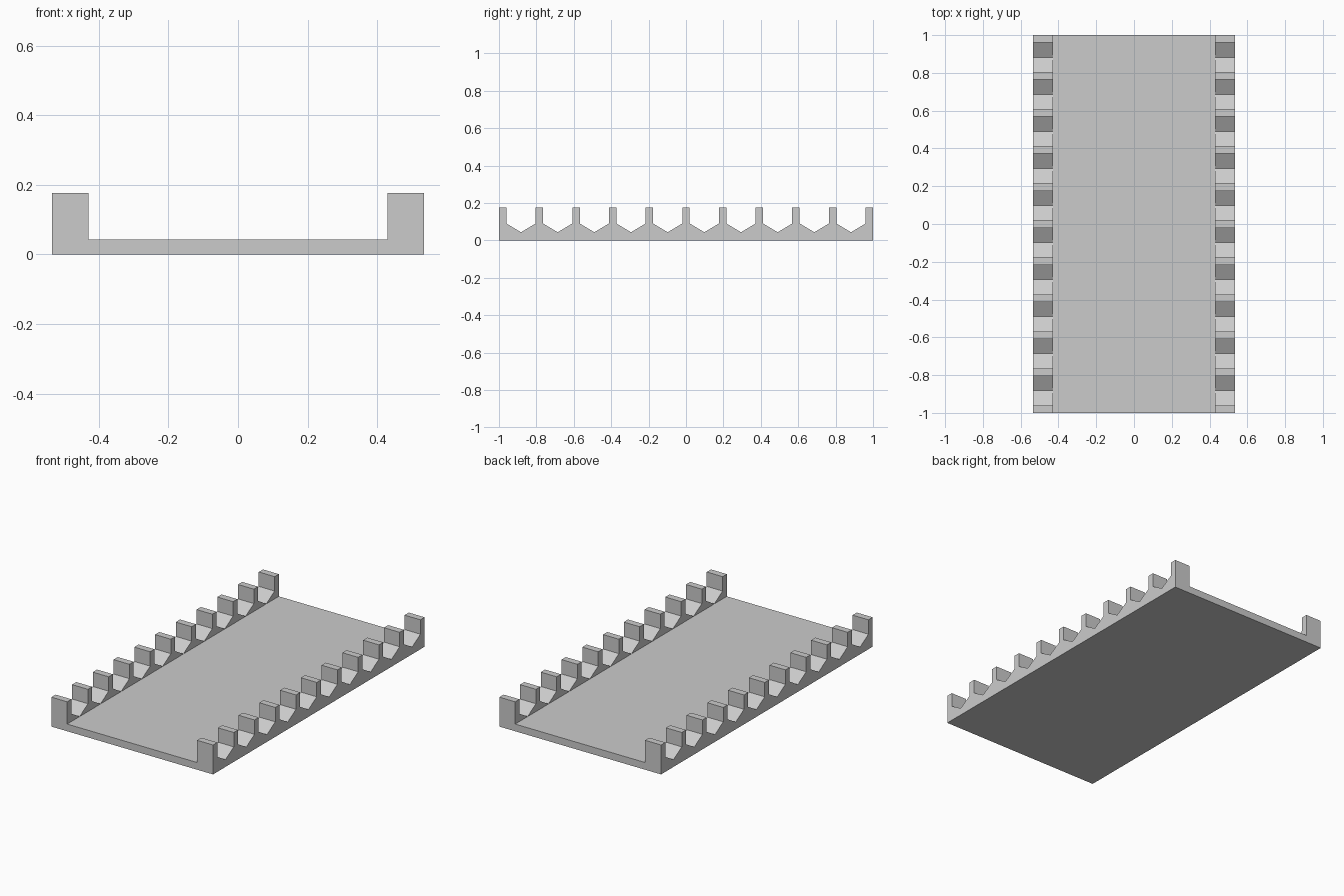
import bpy
import bmesh

cube = bpy.data.objects.get("Cube")
if cube:
    bpy.data.objects.remove(cube, do_unlink=True)

HALF_WIDTH, INNER = 0.535, 0.43
DECK, SHOULDER, TOP = 0.043, 0.09, 0.176
POST, GAPS = 0.04, 10
PITCH = (2 - POST) / GAPS

grey = bpy.data.materials.new("plain grey")
grey.use_nodes = True
colour = (0.6, 0.6, 0.6, 1)
grey.diffuse_color = colour
grey.node_tree.nodes["Principled BSDF"].inputs["Base Color"].default_value = colour


def extrude_x(name, profile, x0, x1):
    """Extrude a closed (y, z) profile from x0 to x1."""
    bm = bmesh.new()
    face = bm.faces.new([bm.verts.new((x0, y, z)) for y, z in profile])
    new = bmesh.ops.extrude_face_region(bm, geom=[face])["geom"]
    verts = [v for v in new if isinstance(v, bmesh.types.BMVert)]
    bmesh.ops.translate(bm, verts=verts, vec=(x1 - x0, 0, 0))
    bmesh.ops.recalc_face_normals(bm, faces=bm.faces)
    mesh = bpy.data.meshes.new(name)
    bm.to_mesh(mesh)
    bm.free()
    mesh.materials.append(grey)
    obj = bpy.data.objects.new(name, mesh)
    bpy.context.collection.objects.link(obj)
    return obj


# Notched side profile: square posts with V-shaped valleys between them
profile = [(1, 0), (-1, 0)]
for i in range(GAPS + 1):
    y = -1 + i * PITCH
    if i:
        profile.append((y, SHOULDER))
    profile += [(y, TOP), (y + POST, TOP)]
    if i < GAPS:
        profile += [(y + POST, SHOULDER), (y + (POST + PITCH) / 2, DECK + 0.0005)]
tray = extrude_x("notched_tray", profile, -HALF_WIDTH, HALF_WIDTH)

# Channel cut between the two rails, leaving the flat deck
channel = extrude_x("channel_cutter",
                    [(-1.1, DECK), (1.1, DECK), (1.1, 0.3), (-1.1, 0.3)],
                    -INNER, INNER)
channel.hide_render = True
cut = tray.modifiers.new("channel", "BOOLEAN")
cut.operation = "DIFFERENCE"
cut.solver = "EXACT"
cut.object = channel

# Keep the cut result and drop the cutter
bpy.context.view_layer.objects.active = tray
tray.select_set(True)
bpy.ops.object.modifier_apply(modifier=cut.name)
bpy.data.objects.remove(channel, do_unlink=True)
